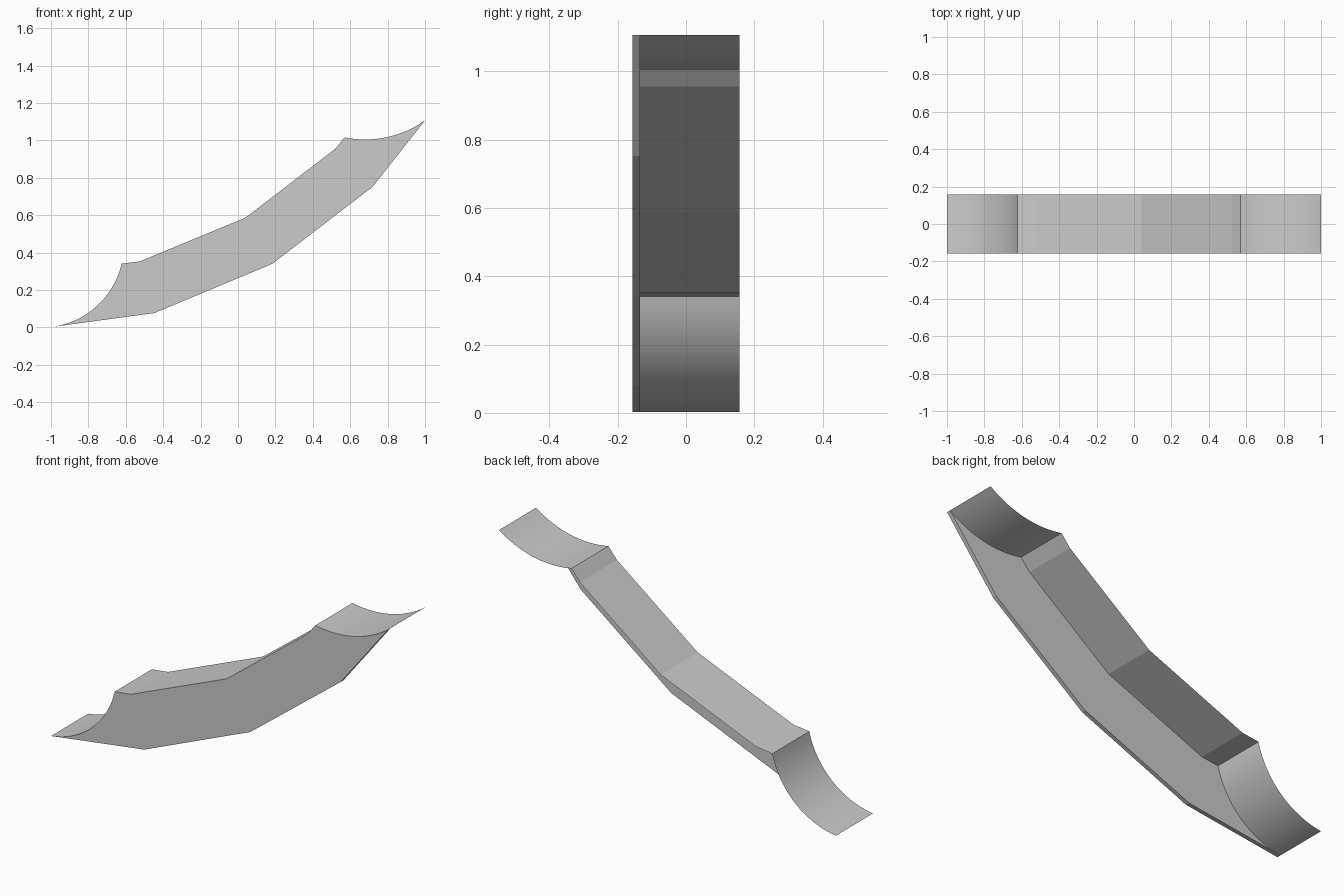
import bpy, bmesh
from math import tan, sin, radians
from mathutils import Vector

if "Cube" in bpy.data.objects:
    bpy.data.objects.remove(bpy.data.objects["Cube"])

W = 0.157      # half width
T = 0.022      # panel thickness


def arc(a, b, half_angle, n=16):
    """Points on a downward-bulging arc from a to b; half_angle in degrees."""
    a, b, h = Vector(a), Vector(b), radians(half_angle)
    chord = b - a
    r = chord.length / 2 / sin(h)
    up = Vector((-chord.y, chord.x)).normalized()
    centre = (a + b) / 2 + up * (chord.length / 2 / tan(h))
    start = (a - centre)
    pts = []
    for i in range(n + 1):
        t = 2 * h * i / n
        c, s = Vector((start.x, start.y)), sin(t)
        k = (1 - s * s) ** 0.5
        pts.append((centre.x + c.x * k - c.y * s, centre.y + c.x * s + c.y * k))
    return pts


def make(name, bm):
    me = bpy.data.meshes.new(name)
    bm.to_mesh(me)
    bm.free()
    ob = bpy.data.objects.new(name, me)
    bpy.context.collection.objects.link(ob)
    bpy.ops.object.select_all(action='DESELECT')
    ob.select_set(True)
    bpy.context.view_layer.objects.active = ob
    bpy.ops.object.shade_smooth_by_angle(angle=radians(9))
    return ob


def row(bm, pts, y):
    return [bm.verts.new((x, y, z)) for x, z in pts]


def strip(bm, a, b):
    for i in range(len(a) - 1):
        bm.faces.new((a[i], a[i + 1], b[i + 1], b[i]))


# Side profile: upper outline left to right, lower outline left to right
top = (arc((-1, 0.002), (-0.622, 0.341), 35)
       + [(-0.525, 0.353), (0.04, 0.587), (0.52, 0.955)]
       + arc((0.57, 1.016), (1, 1.107), 23.5))
bottom = [top[0], (-0.447, 0.077), (0.183, 0.34), (0.72, 0.752), top[-1]]

# Open top sheet spanning the full width
bm = bmesh.new()
strip(bm, row(bm, top, -W), row(bm, top, W))
make("top_sheet", bm)

# Front panel: outer face, inner face and the thin rim below
bm = bmesh.new()
outline = bottom + top[-2:0:-1]
outer = row(bm, outline, -W)
inner = row(bm, outline, -W + T)
bm.faces.new(outer)
bm.faces.new(inner[::-1])
n = len(bottom)
strip(bm, inner[:n], outer[:n])
make("front_panel", bm)
